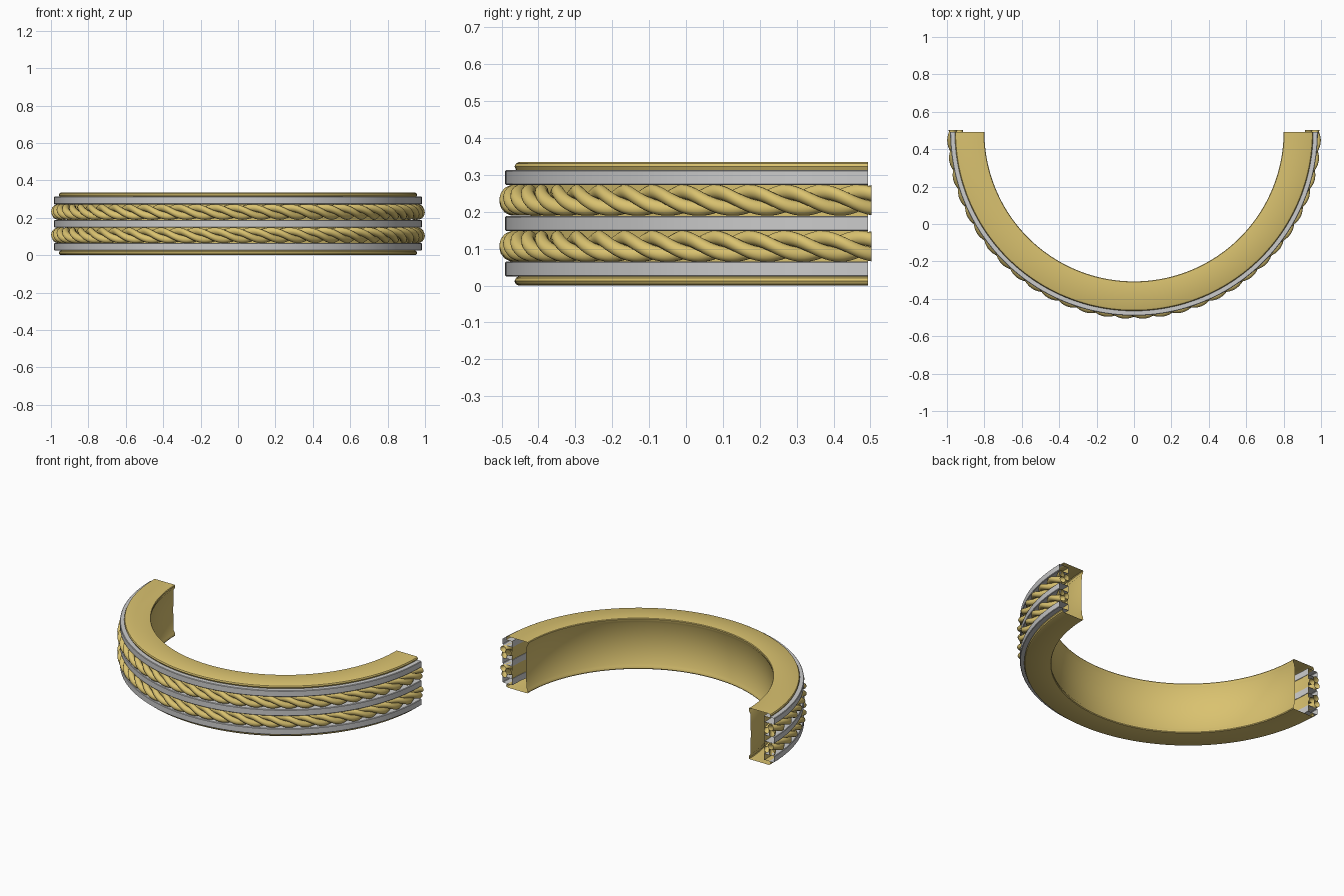
import bpy, bmesh
from math import sin, cos, pi

if "Cube" in bpy.data.objects:
    bpy.data.objects.remove(bpy.data.objects["Cube"])

CY = 0.493          # centre of the half ring in y
H = 0.335           # total height

gold = bpy.data.materials.new("gold")
gold.diffuse_color = (0.70, 0.54, 0.16, 1)
gold.use_nodes = True
gold.node_tree.nodes["Principled BSDF"].inputs["Base Color"].default_value = gold.diffuse_color


def sweep(name, sections, mat=None, angle=35):
    """Skin a list of closed cross-sections, leaving the ends open."""
    bm = bmesh.new()
    rings = [[bm.verts.new(p) for p in s] for s in sections]
    n = len(rings[0])
    for a, b in zip(rings, rings[1:]):
        for i in range(n):
            j = (i + 1) % n
            bm.faces.new((a[i], a[j], b[j], b[i]))
    bmesh.ops.recalc_face_normals(bm, faces=bm.faces)
    me = bpy.data.meshes.new(name)
    bm.to_mesh(me)
    bm.free()
    ob = bpy.data.objects.new(name, me)
    bpy.context.collection.objects.link(ob)
    if mat:
        me.materials.append(mat)
    bpy.ops.object.select_all(action='DESELECT')
    ob.select_set(True)
    bpy.context.view_layer.objects.active = ob
    bpy.ops.object.shade_smooth_by_angle(angle=angle * pi / 180)
    return ob


def place(r, z, t):
    return (r * cos(t), CY + r * sin(t), z)


def half_lathe(name, profile, mat=None, steps=96):
    sections = [[place(r, z, pi + pi * k / steps) for r, z in profile]
                for k in range(steps + 1)]
    return sweep(name, sections, mat)


# Hollow body: rounded flanges, recessed outer wall, slightly dished inner wall
lower = [(0.800, 0.006), (0.803, 0.001), (0.808, 0.0), (0.946, 0.0), (0.954, 0.004),
         (0.958, 0.012), (0.954, 0.021), (0.946, 0.025), (0.915, 0.025)]
upper = [(r, H - z) for r, z in reversed(lower)]
inner = [(0.803, H - 0.022), (0.811, H - 0.034), (0.815, H / 2),
         (0.811, 0.034), (0.803, 0.022)]
half_lathe("ring_body", lower + upper + inner, gold)

# Three grey bands
for name, z in (("lower", 0.045), ("middle", 0.168), ("upper", 0.293)):
    h, b = 0.0205, 0.003
    half_lathe(name + "_band", [
        (0.912, z - h), (0.983 - b, z - h), (0.983, z - h + b),
        (0.983, z + h - b), (0.983 - b, z + h), (0.912, z + h)])

# Two twisted ropes of three strands, lying between the bands
ROPE = 0.0425
STRAND = ROPE / 2.155
OFFSET = ROPE - STRAND
TURNS, STEPS, SIDES, EXTRA = 10, 320, 14, 0.010
for name, zc in (("lower", 0.1065), ("upper", 0.2315)):
    for s in range(3):
        sections = []
        for k in range(STEPS + 1):
            t = pi - EXTRA + (pi + 2 * EXTRA) * k / STEPS
            phi = pi + 2 * pi * s / 3 - 2 * TURNS * (t - 2 * pi)
            r0 = 1.0 - ROPE + OFFSET * cos(phi)
            z0 = zc + OFFSET * sin(phi)
            sections.append([place(r0 + STRAND * cos(2 * pi * i / SIDES),
                                   z0 + STRAND * sin(2 * pi * i / SIDES), t)
                             for i in range(SIDES)])
        sweep(f"{name}_rope_strand_{s + 1}", sections, gold, 60)
